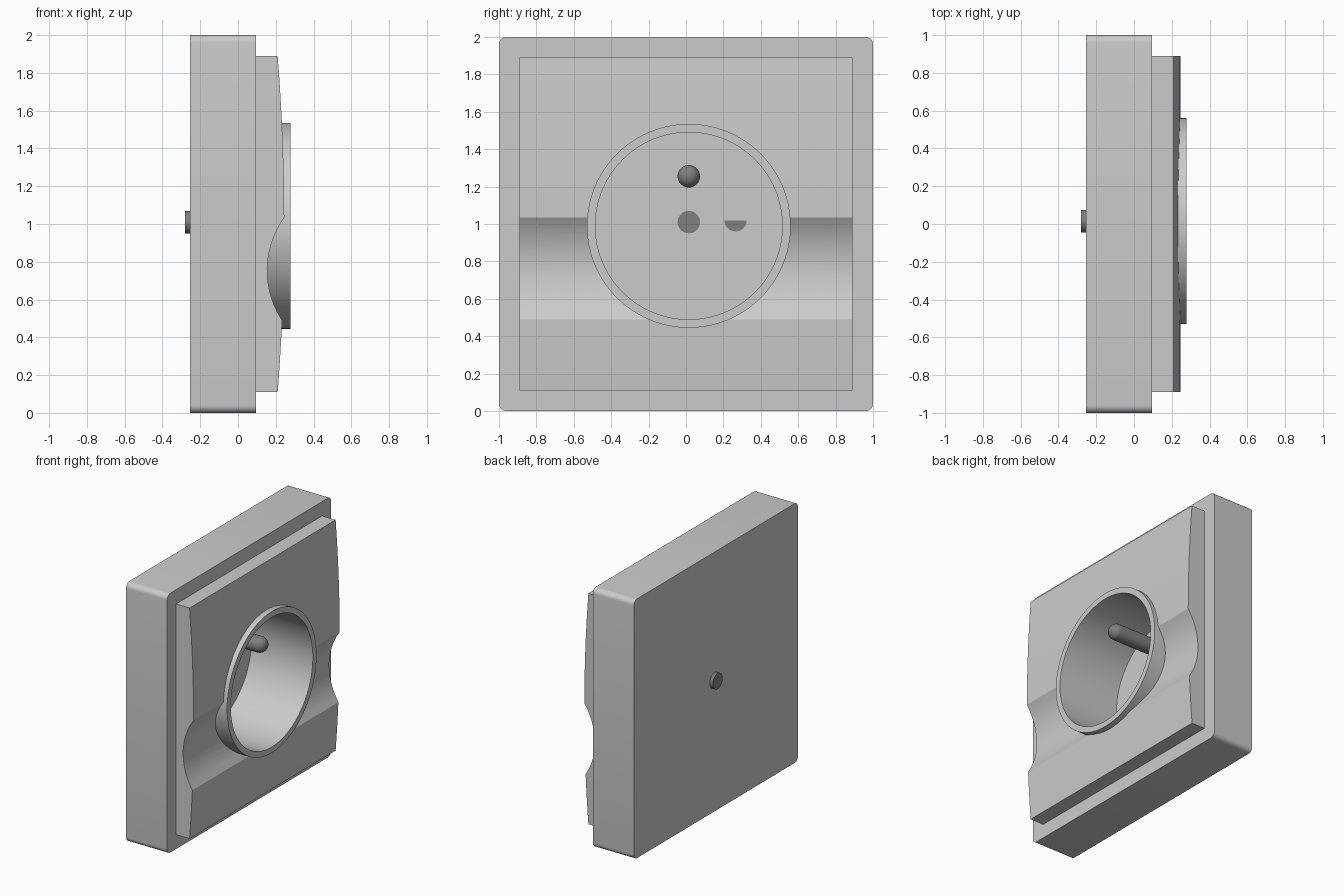
import bpy, bmesh, math
from mathutils import Matrix, Vector

if "Cube" in bpy.data.objects:
    bpy.data.objects.remove(bpy.data.objects["Cube"])


def material(name, grey):
    m = bpy.data.materials.new(name)
    m.use_nodes = True
    m.diffuse_color = (grey, grey, grey, 1)
    m.node_tree.nodes["Principled BSDF"].inputs["Base Color"].default_value = (grey, grey, grey, 1)
    return m


LIGHT = material("light grey plastic", 0.6)
DARK = material("dark grey metal", 0.215)

CY, CZ = 0.015, 0.99       # socket axis
FLOOR = -0.245             # bottom of the socket well


def finish(name, bm, mat):
    bmesh.ops.remove_doubles(bm, verts=bm.verts, dist=1e-5)
    bmesh.ops.recalc_face_normals(bm, faces=bm.faces)
    me = bpy.data.meshes.new(name)
    bm.to_mesh(me)
    bm.free()
    me.materials.append(mat)
    ob = bpy.data.objects.new(name, me)
    bpy.context.collection.objects.link(ob)
    return ob


def activate(ob):
    bpy.ops.object.select_all(action='DESELECT')
    ob.select_set(True)
    bpy.context.view_layer.objects.active = ob


def smooth(ob):
    activate(ob)
    bpy.ops.object.shade_smooth_by_angle(angle=math.radians(25))


def prism(name, points, direction, mat):
    """Flat outline pushed along a direction."""
    bm = bmesh.new()
    face = bm.faces.new([bm.verts.new(p) for p in points])
    out = bmesh.ops.extrude_face_region(bm, geom=[face], use_keep_orig=True)
    verts = [g for g in out["geom"] if isinstance(g, bmesh.types.BMVert)]
    bmesh.ops.translate(bm, verts=verts, vec=direction)
    return finish(name, bm, mat)


def lathe(name, profile, y, z, mat, closed=False, steps=64):
    """Turn (x, radius) points about an axis parallel to x."""
    bm = bmesh.new()
    vs = [bm.verts.new((x, y, z + r)) for x, r in profile]
    edges = [bm.edges.new(p) for p in zip(vs, vs[1:])]
    if closed:
        edges.append(bm.edges.new((vs[-1], vs[0])))
    bmesh.ops.spin(bm, geom=vs + edges, cent=(0, y, z), axis=(1, 0, 0),
                   angle=2 * math.pi, steps=steps, use_merge=True)
    return finish(name, bm, mat)


# Back box with rounded corners
bm = bmesh.new()
bmesh.ops.create_cube(bm, size=1, matrix=Matrix.Translation((-0.08, 0, 1)) @ Matrix.Diagonal((0.35, 2, 2, 1)))
corner = [e for e in bm.edges if abs(e.verts[0].co.x - e.verts[1].co.x) > 0.1]
bmesh.ops.bevel(bm, geom=corner, offset=0.04, segments=6, profile=0.5, affect='EDGES')
box = finish("back_box", bm, LIGHT)


# Bowed cover with a hollow across it
def bow(z):
    return 0.245 - 0.035 * ((z - 1) / 0.89) ** 2


top, low = 1.035, 0.49
outline = [(0.09, 0.11), (0.09, 1.89)]
outline += [(bow(z), z) for z in (1.89 - i * (1.89 - top) / 8 for i in range(9))]
for i in range(1, 12):
    t = i / 12
    a = math.radians(-34.5 + 69 * t)
    depth = (math.cos(a) - math.cos(math.radians(34.5))) * 0.48
    z = (top + low) / 2 - 0.48 * math.sin(a)
    outline.append((bow(top) * (1 - t) + bow(low) * t - depth, z))
outline += [(bow(z), z) for z in (low - i * (low - 0.11) / 4 for i in range(5))]
cover = prism("cover", [(x, -0.89, z) for x, z in outline], Vector((0, 1.78, 0)), LIGHT)

# Bore the well through cover and box
cutter = lathe("well_cutter", [(FLOOR, 0), (FLOOR, 0.52), (0.6, 0.52), (0.6, 0)], CY, CZ, LIGHT)
cutter.hide_render = True
for ob in (box, cover):
    activate(ob)
    mod = ob.modifiers.new("well", 'BOOLEAN')
    mod.operation = 'DIFFERENCE'
    mod.solver = 'EXACT'
    mod.object = cutter
    bpy.ops.object.modifier_apply(modifier=mod.name)
    smooth(ob)
bpy.data.objects.remove(cutter)

# Well wall and raised rim
smooth(lathe("socket_ring", [(-0.25, 0.5), (0.278, 0.5), (0.278, 0.545), (-0.25, 0.545)],
             CY, CZ, LIGHT, closed=True, steps=96))

# Earth pin with a round tip
R = 0.06
tip = [(0.175 + R * math.sin(a), R * math.cos(a)) for a in (i * math.pi / 16 for i in range(9))]
smooth(lathe("earth_pin", [(FLOOR - 0.005, 0), (FLOOR - 0.005, R)] + tip, CY, 1.255, DARK, steps=32))

# Fixing screw passing through the back
smooth(lathe("fixing_screw", [(-0.281, 0), (-0.281, R), (FLOOR + 0.003, R), (FLOOR + 0.003, 0)],
             CY, 1.01, DARK, steps=32))

# Contact showing in the well floor
half = [(FLOOR - 0.002, 0.265 + R * math.cos(a), 1.02 + R * math.sin(a))
        for a in (-i * math.pi / 12 for i in range(13))]
prism("contact_plate", half, Vector((0.005, 0, 0)), DARK)
